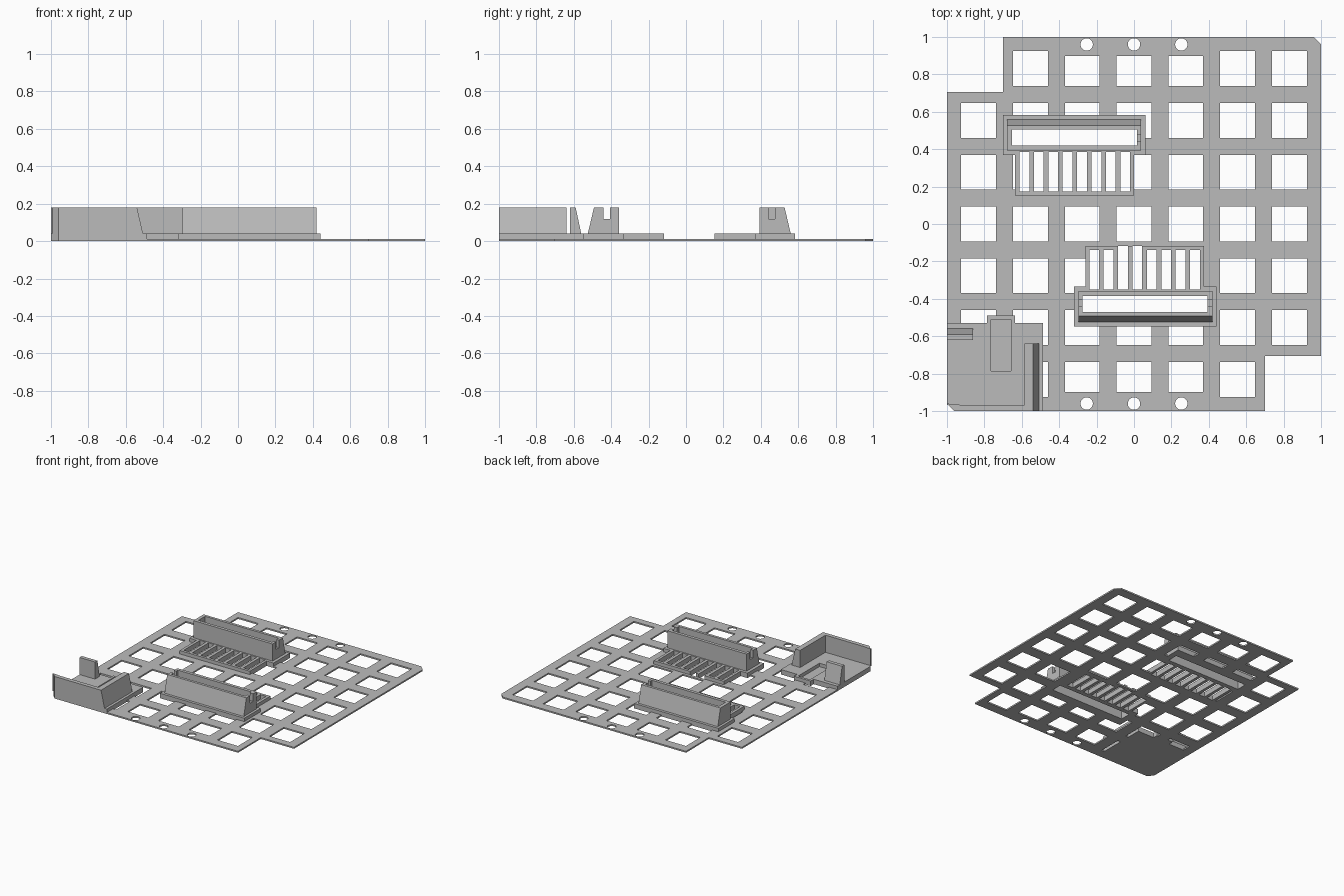
import bpy, bmesh
from math import pi
from mathutils import Matrix, Vector

cube = bpy.data.objects.get("Cube")
if cube:
    bpy.data.objects.remove(cube, do_unlink=True)

grey = bpy.data.materials.new("plain grey")
grey.use_nodes = True
COLOUR = (0.5, 0.5, 0.5, 1)
grey.diffuse_color = COLOUR
grey.node_tree.nodes["Principled BSDF"].inputs["Base Color"].default_value = COLOUR

T, BASE, TOP = 0.012, 0.04, 0.18      # plate, base and wall heights


def finish(name, bm):
    bmesh.ops.recalc_face_normals(bm, faces=bm.faces)
    mesh = bpy.data.meshes.new(name)
    bm.to_mesh(mesh)
    bm.free()
    mesh.materials.append(grey)
    ob = bpy.data.objects.new(name, mesh)
    bpy.context.collection.objects.link(ob)
    return ob


def prism(name, pts, lo, hi, axis="z"):
    """Extrude a 2D profile along an axis."""
    place = {"z": lambda a, b: (a, b, lo),
             "x": lambda a, b: (lo, a, b),
             "y": lambda a, b: (a, lo, b)}[axis]
    step = Vector([(hi - lo) * (axis == k) for k in "xyz"])
    bm = bmesh.new()
    face = bm.faces.new([bm.verts.new(place(*p)) for p in pts])
    out = bmesh.ops.extrude_face_region(bm, geom=[face], use_keep_orig=True)
    bmesh.ops.translate(bm, vec=step, verts=[v for v in out["geom"] if isinstance(v, bmesh.types.BMVert)])
    return finish(name, bm)


def cut(ob, boxes, z0=-0.1, z1=0.3, circles=()):
    """Subtract boxes (x0, x1, y0, y1) and round holes (x, y, r)."""
    bm = bmesh.new()
    mid = (z0 + z1) / 2
    for x0, x1, y0, y1 in boxes:
        m = Matrix.Translation(((x0 + x1) / 2, (y0 + y1) / 2, mid)) @ Matrix.Diagonal((x1 - x0, y1 - y0, z1 - z0, 1))
        bmesh.ops.create_cube(bm, size=1, matrix=m)
    for x, y, r in circles:
        bmesh.ops.create_cone(bm, cap_ends=True, segments=32, radius1=r, radius2=r,
                              depth=z1 - z0, matrix=Matrix.Translation((x, y, mid)))
    cutter = finish("cutter", bm)
    cutter.hide_render = True
    mod = ob.modifiers.new("cut", "BOOLEAN")
    mod.operation, mod.solver, mod.object = "DIFFERENCE", "EXACT", cutter
    bpy.context.view_layer.objects.active = ob
    bpy.ops.object.modifier_apply(modifier=mod.name)
    bpy.data.objects.remove(cutter, do_unlink=True)


def rect(x0, x1, y0, y1):
    return [(x0, y0), (x1, y0), (x1, y1), (x0, y1)]


# Perforated plate with two notched and two clipped corners
half = [(-0.7, 1), (0.96, 1), (1, 0.96), (1, -0.705)]
plate = prism("grid_plate", half + [(0.7, -0.705)] + [(-x, -y) for x, y in half] + [(-0.7, 0.705)], 0, T)
pitch, h = 0.277, 0.093
holes = []
for i in range(-3, 4):
    for j in range(-3, 4):
        if (i, j) in ((-3, 3), (3, -3), (-3, -3)):
            continue
        x, y = i * pitch, j * pitch
        lo, hi = y - h, y + h
        if abs(i) < 2 and j == 3:
            hi -= 0.027
        if abs(i) < 2 and j == -3:
            lo += 0.027
        holes.append((x - h, x + h, lo, hi))
cut(plate, holes, circles=[(x, y, 0.033) for x in (-0.253, 0, 0.253) for y in (-0.96, 0.96)])

# Corner bracket: base with a tab and a shallow pocket, two walls and a post
cut(plate, [(-1.1, -0.487, -1.1, -0.53)])
cut(plate, [(-0.785, -0.635, -0.54, -0.49)])
base = prism("bracket_base", [(-0.96, -1), (-0.487, -1), (-0.487, -0.53), (-0.635, -0.53), (-0.635, -0.49),
                              (-0.785, -0.49), (-0.785, -0.53), (-1, -0.53), (-1, -0.96)], 0, BASE)
cut(base, [(-0.765, -0.658, -0.785, -0.51)], z0=T)
prism("bracket_front_wall", [(-0.96, -1), (-0.585, -1), (-0.585, -0.967), (-1, -0.967), (-1, -0.96)], BASE, TOP)
prism("bracket_side_wall", [(-0.585, BASE), (-0.508, BASE), (-0.54, TOP), (-0.585, TOP)], -1, -0.64, "y")
prism("bracket_post", [(-0.62, BASE), (-0.56, BASE), (-0.59, TOP), (-0.62, TOP)], -1, -0.86, "x")


# Slotted housings: comb base plus a sloped trough
def housing(prefix, turned):
    turn = Matrix.Translation((-0.26, 0.035, 0)) @ Matrix.Rotation(pi, 4, "Z")
    foot = [(-0.7, 0.062, 0.37, 0.582), (-0.635, 0, 0.152, 0.372)]
    for x0, x1, y0, y1 in foot:
        if turned:
            x0, x1, y0, y1 = -0.26 - x1, -0.26 - x0, 0.035 - y1, 0.035 - y0
        cut(plate, [(x0, x1, y0, y1)])
    comb = prism(prefix + "_comb_base", [(-0.7, 0.37), (-0.635, 0.37), (-0.635, 0.152), (0, 0.152), (0, 0.37),
                                         (0.062, 0.37), (0.062, 0.582), (-0.7, 0.582)], 0, BASE)
    channel = (-0.652, 0.015, 0.42, 0.505)
    slots = []
    for i in range(8):
        x = -0.612 + i * 0.077
        slots.append((x, x + 0.052, 0.1 if turned and i in (4, 5) else 0.174, 0.384))
    cut(comb, slots + [channel])
    body = prism(prefix + "_trough", [(0.394, BASE), (0.56, BASE), (0.527, TOP), (0.394, TOP)], -0.68, 0.037, "x")
    cut(body, [channel])
    cut(body, [(-0.75 if turned else -0.3, 0.1, 0.44, 0.477)], z0=0.118)
    if turned:
        for ob in (comb, body):
            ob.data.transform(turn)


housing("back", False)
housing("front", True)
